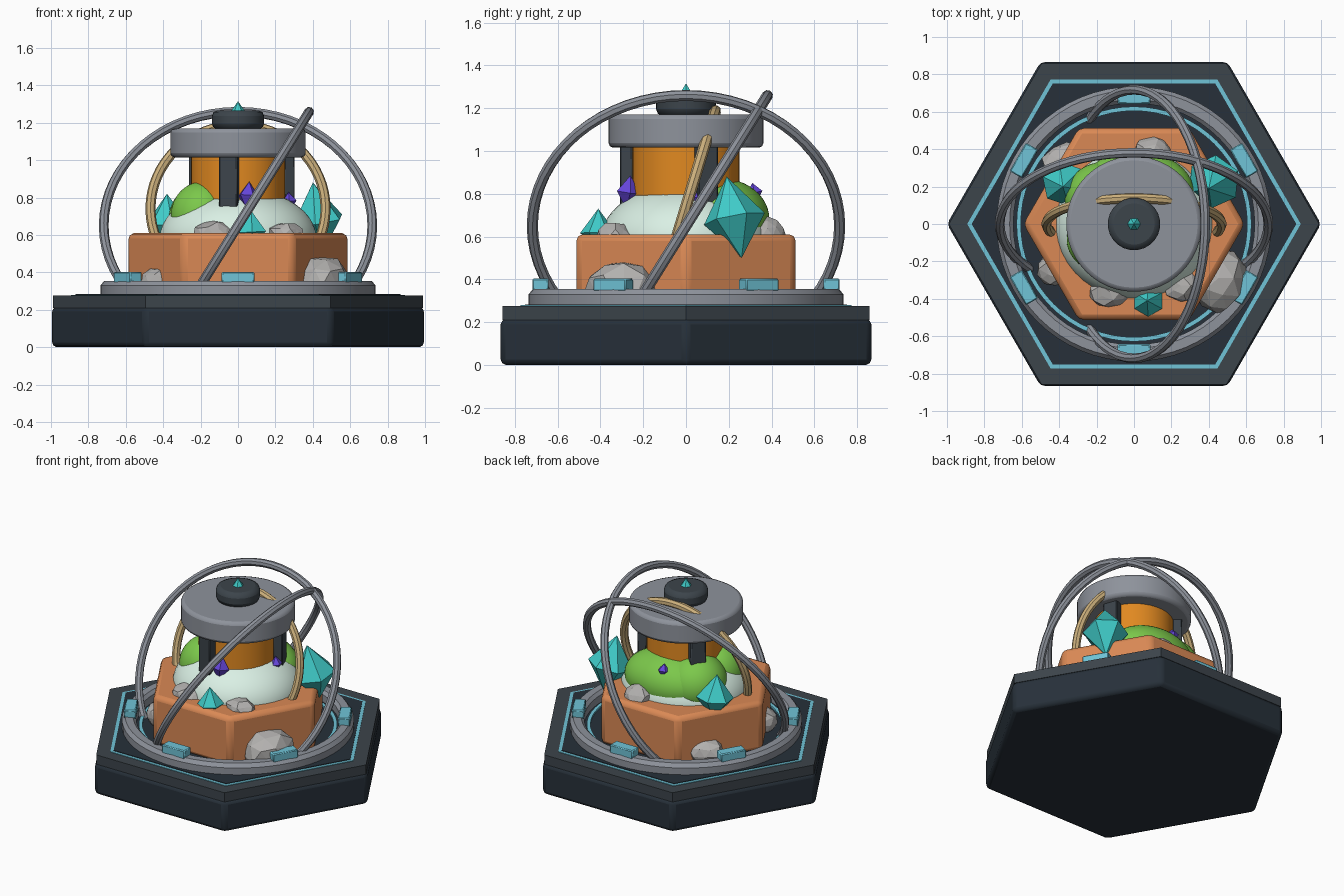
import bpy, bmesh, math, random
from mathutils import Vector

if "Cube" in bpy.data.objects:
    bpy.data.objects.remove(bpy.data.objects["Cube"])

random.seed(4)
rad = math.radians


def mat(name, r, g, b):
    m = bpy.data.materials.new(name)
    m.diffuse_color = (r, g, b, 1)
    m.use_nodes = True
    m.node_tree.nodes["Principled BSDF"].inputs["Base Color"].default_value = m.diffuse_color
    return m


NAVY = mat("navy", .02, .03, .042)
SLATE = mat("slate", .045, .058, .07)
CYAN = mat("cyan", .16, .55, .68)
CLAY = mat("clay", .7, .25, .09)
AMBER = mat("amber", .75, .25, .015)
TEAL = mat("teal", .05, .6, .58)
GOLD = mat("gold", .6, .43, .2)
MINT = mat("mint", .7, .87, .78)
GREEN = mat("green", .2, .58, .07)
PURPLE = mat("purple", .13, .06, .7)
STEEL = mat("steel", .27, .29, .33)
ROCK = mat("rock", .45, .44, .43)


def finish(name, m, bevel=0.0, smooth=True, segs=2):
    o = bpy.context.object
    o.name = name
    o.data.materials.append(m)
    if bevel:
        b = o.modifiers.new("bevel", 'BEVEL')
        b.width, b.segments, b.limit_method = bevel, segs, 'ANGLE'
    if smooth:
        bpy.ops.object.shade_smooth_by_angle(angle=rad(30))
    return o


def prism(name, m, sides, r, z0, z1, bevel=0.0):
    # hexagons get corners on +x and -x
    bpy.ops.mesh.primitive_cylinder_add(
        vertices=sides, radius=r, depth=z1 - z0, location=(0, 0, (z0 + z1) / 2),
        rotation=(0, 0, rad(90) if sides == 6 else 0))
    return finish(name, m, bevel)


def box(name, m, size, loc, angle, bevel):
    bpy.ops.mesh.primitive_cube_add(size=1, location=loc, rotation=(0, 0, angle))
    bpy.context.object.scale = size
    bpy.ops.object.transform_apply(location=False, rotation=False, scale=True)
    return finish(name, m, bevel, segs=1)


def hoop(name, m, r, minor, z, rot):
    bpy.ops.mesh.primitive_torus_add(
        major_radius=r, minor_radius=minor, major_segments=64, minor_segments=8,
        location=(0, 0, z), rotation=[rad(a) for a in rot])
    return finish(name, m)


def blob(name, m, loc, size):
    bpy.ops.mesh.primitive_ico_sphere_add(subdivisions=4, radius=1, location=loc)
    bpy.context.object.scale = size
    return finish(name, m)


def rock(name, loc, size):
    bpy.ops.mesh.primitive_ico_sphere_add(subdivisions=2, radius=1, location=loc)
    o = bpy.context.object
    for v in o.data.vertices:
        v.co *= random.uniform(.88, 1.08)
    o.scale = size
    return finish(name, ROCK, smooth=False)


def crystal(name, m, bottom, top, r, waist=.45, sides=6):
    # two pyramids joined at the waist
    a, b = Vector(bottom), Vector(top)
    d = b - a
    q = d.to_track_quat('Z', 'Y')
    bm = bmesh.new()
    lo, hi = bm.verts.new(a), bm.verts.new(b)
    ring = []
    for i in range(sides):
        t = math.tau * i / sides
        ring.append(bm.verts.new(a + d * waist + q @ Vector((r * math.cos(t), r * math.sin(t), 0))))
    for i in range(sides):
        j = (i + 1) % sides
        bm.faces.new((ring[i], ring[j], hi))
        bm.faces.new((ring[j], ring[i], lo))
    me = bpy.data.meshes.new(name)
    bm.to_mesh(me)
    bm.free()
    o = bpy.data.objects.new(name, me)
    bpy.context.collection.objects.link(o)
    me.materials.append(m)


def lathe(name, m, profile, n=64):
    # closed profile of (radius, z) turned about z
    bm = bmesh.new()
    rings = [[bm.verts.new((r * math.cos(math.tau * i / n), r * math.sin(math.tau * i / n), z))
              for r, z in profile] for i in range(n)]
    k = len(profile)
    for i in range(n):
        a, b = rings[i], rings[(i + 1) % n]
        for j in range(k):
            bm.faces.new((a[j], b[j], b[(j + 1) % k], a[(j + 1) % k]))
    bmesh.ops.recalc_face_normals(bm, faces=bm.faces)
    me = bpy.data.meshes.new(name)
    bm.to_mesh(me)
    bm.free()
    o = bpy.data.objects.new(name, me)
    bpy.context.collection.objects.link(o)
    bpy.ops.object.select_all(action='DESELECT')
    o.select_set(True)
    bpy.context.view_layer.objects.active = o
    return finish(name, m)


# hexagonal pedestal with inlaid light strip
prism("base", NAVY, 6, 1.0, 0, .215, .025)
prism("base_plate", SLATE, 6, .99, .21, .275)
prism("light_strip", CYAN, 6, .892, .25, .279)
prism("base_floor", NAVY, 6, .868, .25, .283)

# round track, inner glow ring and marker blocks
lathe("track_ring", STEEL, [(.645, .27), (.735, .27), (.735, .33), (.715, .355),
                            (.665, .355), (.645, .335)])
lathe("glow_ring", CYAN, [(.605, .27), (.628, .27), (.628, .295), (.605, .295)])
for i in range(6):
    t = rad(30 + 60 * i)
    box(f"marker_{i}", CYAN, (.075, .175, .06),
        (.68 * math.cos(t), .68 * math.sin(t), .373), t, .006)

# clay block and planted mound
prism("clay_block", CLAY, 6, .592, .27, .61, .03)
blob("mound", MINT, (0, 0, .58), (.42, .40, .27))
blob("moss_left", GREEN, (-.19, -.08, .70), (.17, .17, .185))
blob("moss_back", GREEN, (.01, .17, .68), (.31, .22, .19))
blob("moss_back_left", GREEN, (-.17, .13, .69), (.2, .2, .19))

# boulders
rock("boulder_front", (.45, -.29, .33), (.15, .18, .16))
rock("boulder_left", (-.42, -.24, .34), (.1, .1, .09))
rock("boulder_back", (-.36, .31, .33), (.13, .13, .1))
rock("stone_front", (-.13, -.36, .6), (.11, .09, .075))
rock("stone_right", (.25, -.33, .6), (.1, .09, .07))
rock("stone_back", (.1, .38, .6), (.11, .09, .09))

# lantern core, posts, cap and knob
prism("core", AMBER, 48, .25, .6, 1.03)
for i in range(3):
    t = rad(-100 + 120 * i)
    box(f"post_{i}", SLATE, (.06, .1, .29), (.275 * math.cos(t), .275 * math.sin(t), .885), t, .006)
prism("cap", STEEL, 48, .362, 1.015, 1.17, .022)
prism("knob", SLATE, 32, .14, 1.165, 1.265, .03)

# crystals
crystal("tip_crystal", TEAL, (0, 0, 1.22), (0, 0, 1.315), .04, .4)
crystal("big_crystal", TEAL, (.45, .26, .5), (.4, .19, .88), .145, .48)
crystal("left_crystal", TEAL, (-.37, .23, .52), (-.38, .2, .82), .12, .48)
crystal("front_crystal", TEAL, (.08, -.41, .54), (.07, -.41, .73), .085, .4)
crystal("purple_front", PURPLE, (.05, -.28, .73), (.06, -.26, .885), .06, .5, 5)
crystal("purple_right", PURPLE, (.28, .03, .73), (.27, .03, .83), .04, .5, 5)
crystal("purple_back", PURPLE, (-.05, .33, .76), (-.05, .31, .85), .04, .5, 5)

# tilted hoops
hoop("gold_hoop", GOLD, .468, .027, .74, (73, 0, 0))
hoop("steel_hoop_a", STEEL, .718, .026, .65, (58, 0, 0))
hoop("steel_hoop_b", STEEL, .718, .026, .65, (0, 122, 0))
